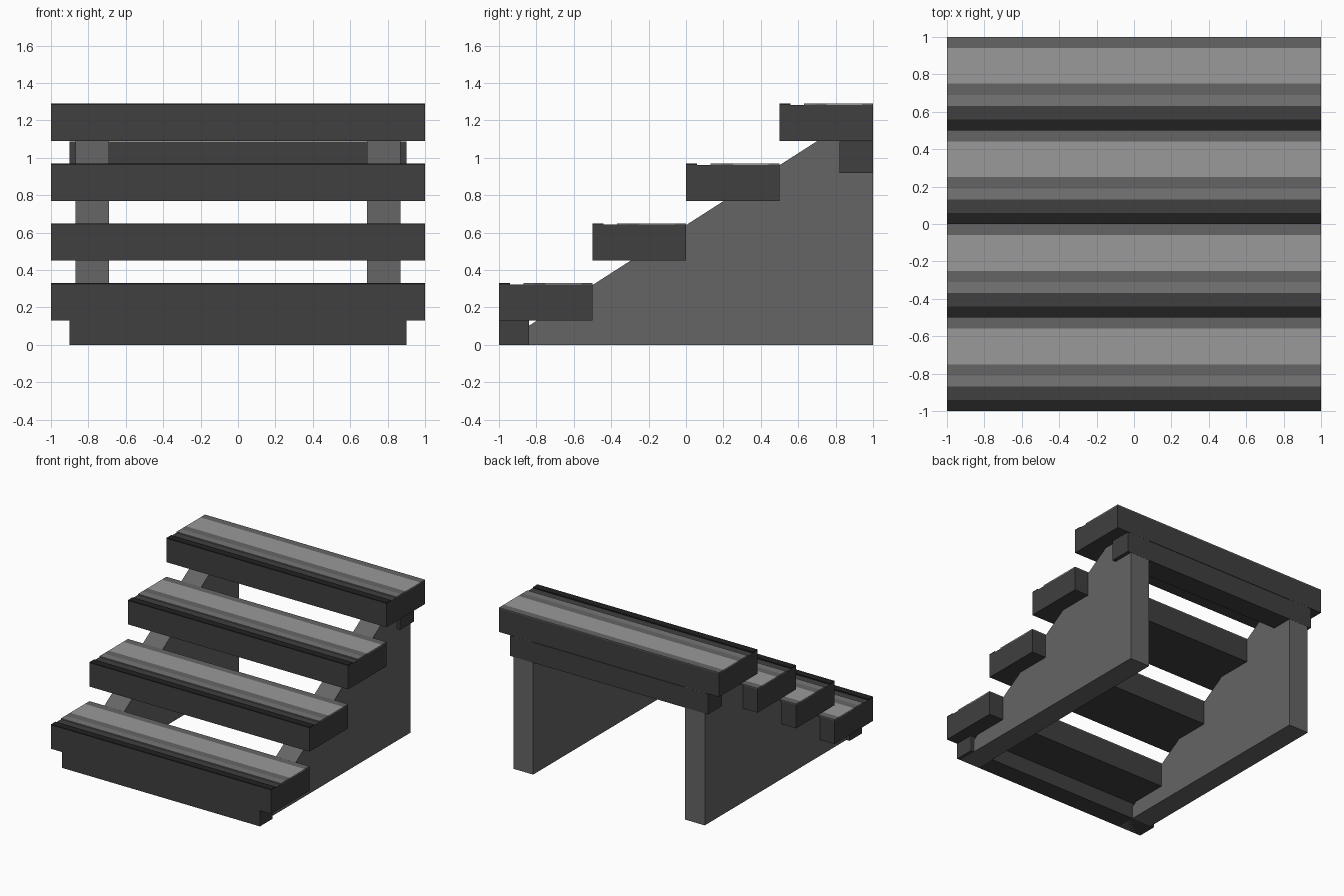
import bpy, bmesh

if "Cube" in bpy.data.objects:
    bpy.data.objects.remove(bpy.data.objects["Cube"])


def material(name, v):
    m = bpy.data.materials.new(name)
    m.diffuse_color = (v, v, v, 1)
    m.use_nodes = True
    m.node_tree.nodes["Principled BSDF"].inputs["Base Color"].default_value = m.diffuse_color
    return m


black = material("black", 0.015)
dark = material("dark", 0.05)
mid = material("mid", 0.13)
soft = material("soft", 0.18)
light = material("light", 0.32)


def extrude_x(name, profile, x0, x1, mat):
    """Extrude a closed (y, z) profile along x."""
    bm = bmesh.new()
    face = bm.faces.new([bm.verts.new((x0, y, z)) for y, z in profile])
    ext = bmesh.ops.extrude_face_region(bm, geom=[face])
    moved = [g for g in ext["geom"] if isinstance(g, bmesh.types.BMVert)]
    bmesh.ops.translate(bm, verts=moved, vec=(x1 - x0, 0, 0))
    bmesh.ops.recalc_face_normals(bm, faces=bm.faces)
    mesh = bpy.data.meshes.new(name)
    bm.to_mesh(mesh)
    bm.free()
    obj = bpy.data.objects.new(name, mesh)
    mesh.materials.append(mat)
    bpy.context.collection.objects.link(obj)
    return obj


def board(name, half_x, y0, y1, z0, z1, mat):
    return extrude_x(name, [(y0, z0), (y1, z0), (y1, z1), (y0, z1)],
                     -half_x, half_x, mat)


# Tread planks with raised grip strips on top
STEPS, RUN, RISE = 4, 0.5, 0.32
STRIPS = [("nosing_strip", 0.0, 0.06, black),
          ("front_grip_strip", 0.13, 0.19, soft),
          ("inner_grip_strip", 0.19, 0.25, mid),
          ("centre_strip", 0.25, 0.44, light),
          ("rear_strip", 0.44, 0.5, mid)]
for i in range(STEPS):
    y, z = -1 + RUN * i, RISE * i
    board(f"tread_{i + 1}", 1, y, y + RUN, z + 0.13, z + 0.322, dark)
    for name, a, b, mat in STRIPS:
        board(f"{name}_{i + 1}", 1, y + a, y + b, z + 0.322, z + 0.33, mat)

# Triangular side stringers, just inside the rear plane of the boards
for side, x0, x1 in (("left", -0.87, -0.69), ("right", 0.69, 0.87)):
    extrude_x(f"{side}_stringer", [(-0.999, 0), (0.999, 0), (0.999, 1.28)],
              x0, x1, mid)

# Cross boards: kick board at the front foot, rail under the top tread
board("kick_board", 0.9, -1, -0.84, 0, 0.13, dark)
board("rear_rail", 0.9, 0.82, 1, 0.92, 1.087, dark)
